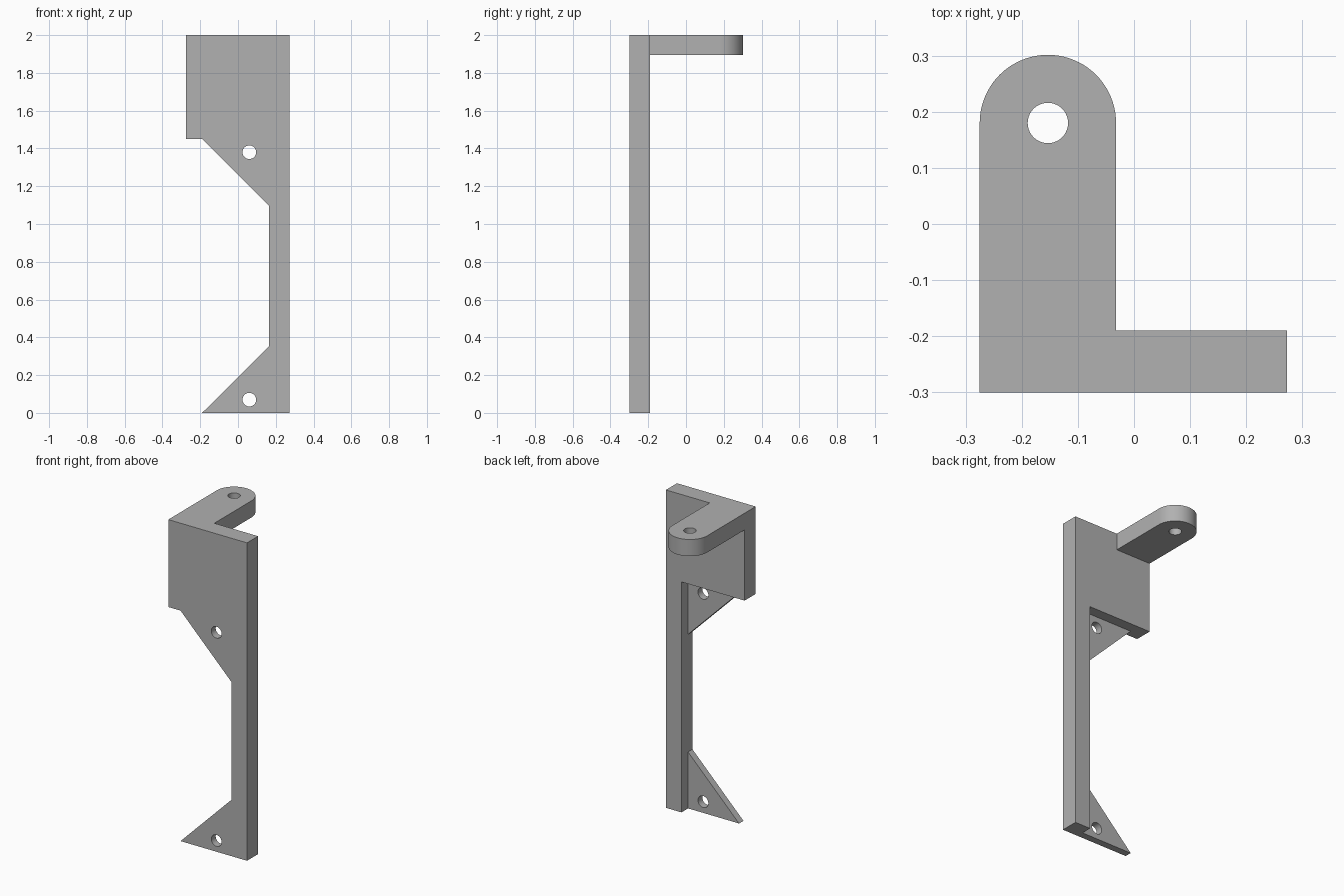
import bpy
import bmesh
from math import cos, sin, pi, radians
from mathutils import Vector

default_cube = bpy.data.objects.get("Cube")
if default_cube:
    bpy.data.objects.remove(default_cube, do_unlink=True)

grey = bpy.data.materials.new("plain grey")
grey.use_nodes = True
COLOUR = (0.44, 0.44, 0.44, 1)
grey.diffuse_color = COLOUR
grey.node_tree.nodes["Principled BSDF"].inputs["Base Color"].default_value = COLOUR

FRONT, BACK, WEB_BACK = -0.3, -0.19, -0.256   # depths of plate and thin webs
LEFT, RIGHT, POST = 0.273, -0.275, 0.165      # plate sides and inner post side
TOP, BLOCK_BOTTOM, ARM_BOTTOM = 2.0, 1.45, 1.895
HOLE = 0.036


def prism(name, outline, axis, start, end):
    """Extrude a 2D outline along y (outline in x, z) or z (outline in x, y)."""
    bm = bmesh.new()
    place = (lambda a, b: (a, start, b)) if axis == "y" else (lambda a, b: (a, b, start))
    face = bm.faces.new([bm.verts.new(place(a, b)) for a, b in outline])
    result = bmesh.ops.extrude_face_region(bm, geom=[face])
    shift = Vector((0, end - start, 0) if axis == "y" else (0, 0, end - start))
    moved = [g for g in result["geom"] if isinstance(g, bmesh.types.BMVert)]
    bmesh.ops.translate(bm, verts=moved, vec=shift)
    bmesh.ops.recalc_face_normals(bm, faces=bm.faces)
    mesh = bpy.data.meshes.new(name)
    bm.to_mesh(mesh)
    bm.free()
    mesh.materials.append(grey)
    obj = bpy.data.objects.new(name, mesh)
    bpy.context.collection.objects.link(obj)
    return obj


def arc(cx, cy, radius, sweep, steps):
    return [(cx + radius * cos(sweep * i / steps), cy + radius * sin(sweep * i / steps))
            for i in range(steps + 1)]


def circle(cx, cy):
    return arc(cx, cy, HOLE, 2 * pi, 40)[:-1]


def combine(body, tool, operation):
    """Join or cut the body with a helper solid, then drop the helper."""
    tool.hide_render = True
    bpy.context.view_layer.objects.active = body
    mod = body.modifiers.new(operation.lower(), "BOOLEAN")
    mod.operation, mod.solver, mod.object = operation, "EXACT", tool
    bpy.ops.object.modifier_apply(modifier=mod.name)
    bpy.data.objects.remove(tool, do_unlink=True)


# Thick upper block with the long post
bracket = prism("bracket", [
    (LEFT, 0), (LEFT, TOP), (RIGHT, TOP), (RIGHT, BLOCK_BOTTOM),
    (POST, BLOCK_BOTTOM), (POST, 0)], "y", FRONT, BACK)

# Thin triangular webs, set a little into the post and block
inset = 0.03
upper_web = prism("upper_web", [
    (POST, 1.095), (POST + inset, 1.095), (POST + inset, BLOCK_BOTTOM + inset),
    (-0.19, BLOCK_BOTTOM + inset), (-0.19, BLOCK_BOTTOM)], "y", FRONT, WEB_BACK)
lower_web = prism("lower_web", [
    (-0.19, 0), (POST + inset, 0), (POST + inset, 0.355), (POST, 0.355)],
    "y", FRONT, WEB_BACK)

# Round-ended arm on the back of the block
arm_x, arm_y, arm_radius = -0.1535, 0.18, 0.1215
arm = prism("arm", [(RIGHT, BACK - inset), (arm_x + arm_radius, BACK - inset)]
            + arc(arm_x, arm_y, arm_radius, pi, 40), "z", ARM_BOTTOM, TOP)

for part in (upper_web, lower_web, arm):
    combine(bracket, part, "UNION")

# Screw holes through the webs and the arm
for z in (0.07, 1.38):
    combine(bracket, prism("web_hole", circle(0.06, z), "y", FRONT - 0.1, BACK + 0.1),
            "DIFFERENCE")
combine(bracket, prism("arm_hole", circle(arm_x, arm_y), "z", ARM_BOTTOM - 0.1, TOP + 0.1),
        "DIFFERENCE")

# Smooth the rounded walls and keep the edges sharp
bpy.ops.object.select_all(action="DESELECT")
bracket.select_set(True)
bpy.context.view_layer.objects.active = bracket
bpy.ops.object.shade_smooth_by_angle(angle=radians(30))
